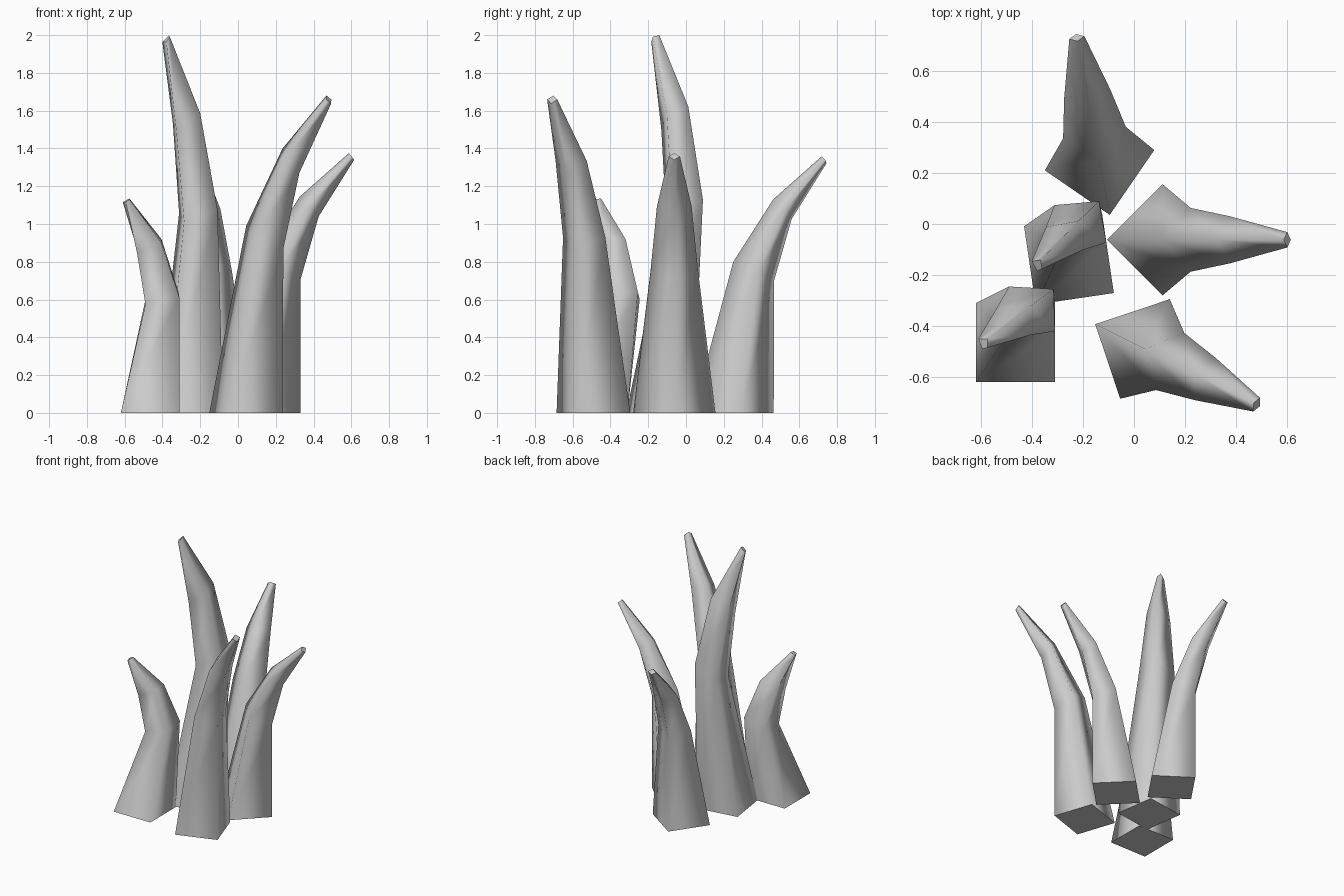
import bpy, bmesh
from mathutils import Matrix, Vector
from math import radians

if "Cube" in bpy.data.objects:
    bpy.data.objects.remove(bpy.data.objects["Cube"])


def side_ring(inner, outer, half):
    """Diamond ring bending along local +x: inner and outer corner (x, z), half width."""
    mx, mz = (inner[0] + outer[0]) / 2, (inner[1] + outer[1]) / 2
    return [(inner[0], 0, inner[1]), (mx, -half, mz),
            (outer[0], 0, outer[1]), (mx, half, mz)]


# Outward-bending blade: leans over one corner of its square base
OUTWARD = [
    side_ring((-0.218, 0), (0.218, 0), 0.218),
    side_ring((0.0, 0.81), (0.22, 0.71), 0.125),
    side_ring((0.215, 1.145), (0.315, 1.04), 0.092),
    side_ring((0.475, 1.375), (0.503, 1.34), 0.03),
]

# S-curved blade: sways back first, then curls over to the left
CURLED = [
    [(-0.155, -0.155, 0), (0.155, -0.155, 0), (0.155, 0.155, 0), (-0.155, 0.155, 0)],
    [(-0.025, 0.04, 0.575), (0.155, 0.045, 0.61), (0.15, 0.21, 0.64), (-0.025, 0.22, 0.60)],
    [(-0.07, 0.02, 0.85), (0.06, 0.03, 0.90), (0.06, 0.145, 0.92), (-0.07, 0.14, 0.87)],
    [(-0.13, -0.025, 1.115), (-0.11, -0.02, 1.13), (-0.11, 0.015, 1.135), (-0.145, 0.015, 1.115)],
]


def blade(name, rings, x, y, angle, height):
    """Skin four-sided rings, then turn, stretch in height and place the blade."""
    m = (Matrix.Translation((x, y, 0)) @ Matrix.Rotation(radians(angle), 4, 'Z')
         @ Matrix.Diagonal((1, 1, height, 1)))
    bm = bmesh.new()
    loops = [[bm.verts.new(m @ Vector(p)) for p in ring] for ring in rings]
    for a, b in zip(loops, loops[1:]):
        for i in range(4):
            j = (i + 1) % 4
            bm.faces.new((a[i], a[j], b[j], b[i])).smooth = True
    # flat end caps with sharp rims
    for cap in (loops[0][::-1], loops[-1]):
        face = bm.faces.new(cap)
        for e in face.edges:
            e.smooth = False
    bm.normal_update()
    mesh = bpy.data.meshes.new(name)
    bm.to_mesh(mesh)
    bm.free()
    obj = bpy.data.objects.new(name, mesh)
    bpy.context.collection.objects.link(obj)


# The clump of five blades
blade("tall_blade", CURLED, -0.255, -0.14, 8.4, 1.762)
blade("small_left_blade", CURLED, -0.465, -0.465, 0, 1.0)
blade("right_blade", OUTWARD, 0.112, -0.062, 0, 1.0)
blade("front_blade", OUTWARD, 0.043, -0.49, -26.5, 1.222)
blade("back_blade", OUTWARD, -0.135, 0.25, 100.5, 0.987)
